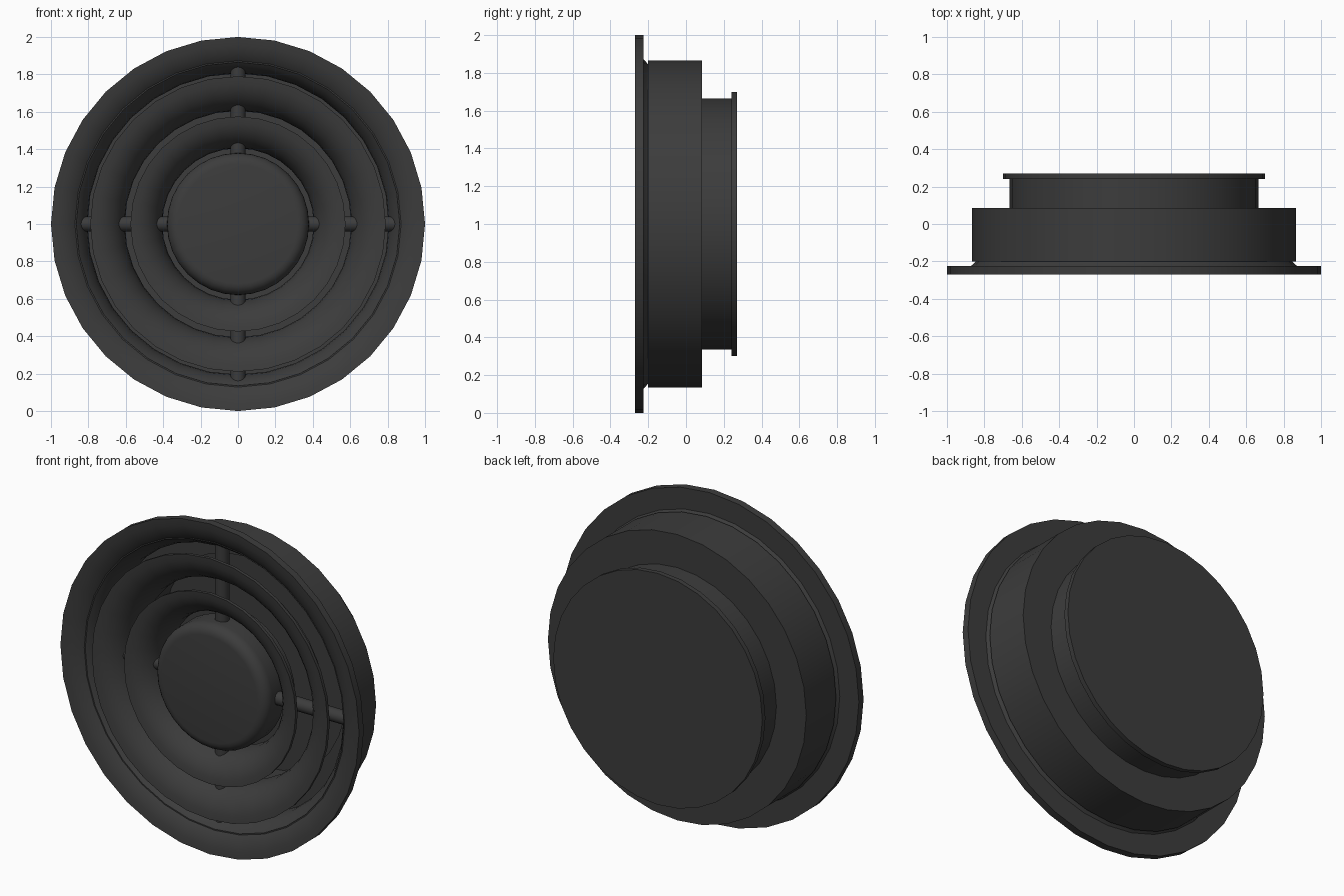
import bpy, bmesh
from math import sin, cos, pi, radians

if "Cube" in bpy.data.objects:
    bpy.data.objects.remove(bpy.data.objects["Cube"])

SIDES = 32
FRONT = -0.27

mat = bpy.data.materials.new("dark_grey")
mat.diffuse_color = (0.045, 0.045, 0.045, 1)
mat.use_nodes = True
mat.node_tree.nodes["Principled BSDF"].inputs["Base Color"].default_value = mat.diffuse_color


def finish(name, bm):
    bmesh.ops.recalc_face_normals(bm, faces=bm.faces)
    me = bpy.data.meshes.new(name)
    bm.to_mesh(me)
    bm.free()
    me.materials.append(mat)
    ob = bpy.data.objects.new(name, me)
    bpy.context.collection.objects.link(ob)
    bpy.context.view_layer.objects.active = ob
    ob.select_set(True)
    bpy.ops.object.shade_smooth_by_angle(angle=radians(35))
    ob.select_set(False)
    return ob


def lathe(name, profile, closed=False):
    """Revolve (radius, y) points about the y axis through z = 1."""
    bm = bmesh.new()
    rings = []
    for r, y in profile:
        if r < 1e-6:
            rings.append([bm.verts.new((0, y, 1))] * SIDES)
        else:
            rings.append([bm.verts.new((r * cos(2 * pi * i / SIDES), y,
                                        1 + r * sin(2 * pi * i / SIDES)))
                          for i in range(SIDES)])
    pairs = list(zip(rings, rings[1:]))
    if closed:
        pairs.append((rings[-1], rings[0]))
    for a, b in pairs:
        for i in range(SIDES):
            j = (i + 1) % SIDES
            bm.faces.new(list(dict.fromkeys((a[i], a[j], b[j], b[i]))))
    return finish(name, bm)


def funnel(r_out, r_in, depth, y0=FRONT, steps=7):
    """Quarter curve sweeping inward and back from the front plane."""
    return [(r_out - (r_out - r_in) * sin(t), y0 + depth * (1 - cos(t)))
            for t in (pi / 2 * k / steps for k in range(steps + 1))]


# Outer flange with its curved mouth and the stepped duct collar behind
lathe("flange_and_collar",
      funnel(1.0, 0.805, 0.18)
      + [(0.805, -0.06), (0.825, -0.06), (0.825, -0.09), (0.865, -0.225)][:2]
      + funnel(0.865, 0.825, 0.14, -0.2, 3)[::-1]
      + [(0.865, 0.085), (0.665, 0.085), (0.665, 0.24)])
lathe("flange_back", [(1.0, FRONT), (1.0, -0.225), (0.865, -0.225)])

# Flat plate closing the back
lathe("back_plate", [(0, 0.24), (0.70, 0.24), (0.70, 0.27), (0, 0.27)])

# Concentric flared louvre rings
for name, r_out, r_in in (("outer_louvre", 0.79, 0.605),
                          ("inner_louvre", 0.575, 0.405)):
    inside = funnel(r_out, r_in, 0.18)
    outside = funnel(r_out, r_in + 0.02, 0.16, FRONT + 0.02)
    lathe(name, inside + [(r_in, -0.06), (r_in + 0.02, -0.06)] + outside[::-1],
          closed=True)

# Centre disc with a rounded rim
rim = [(0.32 + 0.06 * sin(t), FRONT + 0.06 * (1 - cos(t)))
       for t in (pi / 2 * k / 5 for k in range(6))]
lathe("centre_disc", [(0, FRONT)] + rim + [(0.38, -0.10), (0, -0.10)])

# Two crossing round support bars
for name, vertical in (("bar_upright", True), ("bar_level", False)):
    bm = bmesh.new()
    bmesh.ops.create_cone(bm, cap_ends=True, segments=16, radius1=0.04,
                          radius2=0.04, depth=1.70)
    for v in bm.verts:
        x, y, z = v.co
        v.co = (x, y - 0.15, z + 1) if vertical else (z, y - 0.15, x + 1)
    finish(name, bm)
